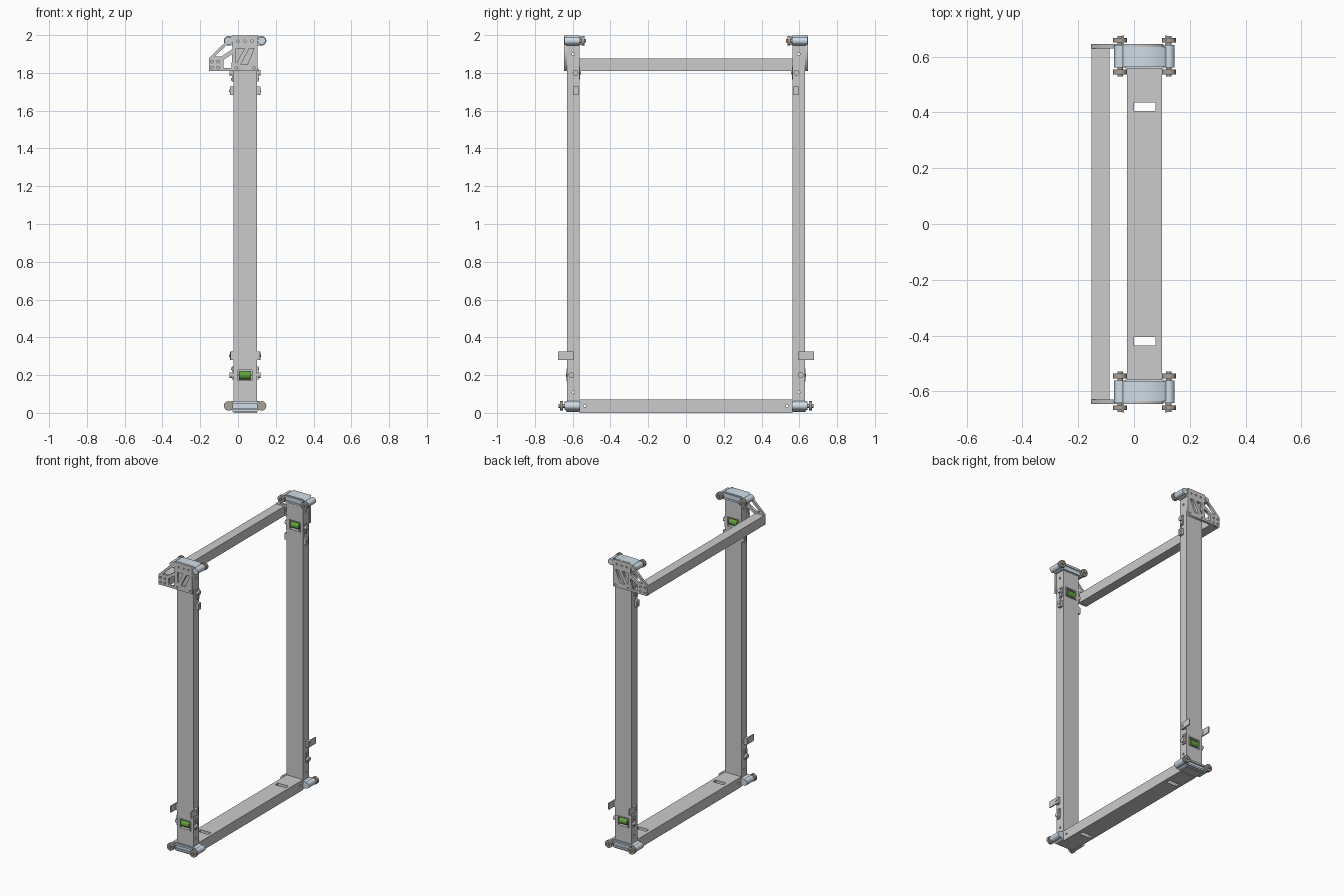
import bpy, bmesh, math
from mathutils import Matrix, Vector

if "Cube" in bpy.data.objects:
    bpy.data.objects.remove(bpy.data.objects["Cube"])

def material(name, col):
    m = bpy.data.materials.new(name)
    m.diffuse_color = (*col, 1)
    m.use_nodes = True
    m.node_tree.nodes["Principled BSDF"].inputs["Base Color"].default_value = m.diffuse_color
    return m

BLUE = material("pale_blue", (0.62, 0.72, 0.80))
GREEN = material("green", (0.13, 0.36, 0.05))
BROWN = material("warm_grey", (0.40, 0.36, 0.31))
MID = 0.0375                      # centre of the posts in x

def finish(name, mesh, mat=None, mirror=True, cutters=()):
    ob = bpy.data.objects.new(name, mesh)
    bpy.context.scene.collection.objects.link(ob)
    if mat:
        mesh.materials.append(mat)
    for c in cutters:
        b = ob.modifiers.new("cut", 'BOOLEAN')
        b.operation, b.object, b.solver = 'DIFFERENCE', c, 'EXACT'
    if mirror:                    # everything is built on +y and mirrored to -y
        m = ob.modifiers.new("mirror", 'MIRROR')
        m.use_axis = (False, True, False)
        m.use_mirror_merge = False
    return ob

def box(name, x, y, z, **kw):
    bm = bmesh.new()
    lo, hi = Vector((x[0], y[0], z[0])), Vector((x[1], y[1], z[1]))
    bmesh.ops.create_cube(bm, size=1, matrix=Matrix.Translation((lo + hi) / 2) @ Matrix.Diagonal((*(hi - lo), 1)))
    me = bpy.data.meshes.new(name)
    bm.to_mesh(me)
    bm.free()
    return finish(name, me, **kw)

def cyl(name, c, r, length, axis, sides=24, **kw):
    bm = bmesh.new()
    rot = {'X': Matrix.Rotation(math.pi / 2, 4, 'Y'), 'Y': Matrix.Rotation(math.pi / 2, 4, 'X')}[axis]
    bmesh.ops.create_cone(bm, cap_ends=True, segments=sides, radius1=r, radius2=r, depth=length,
                          matrix=Matrix.Translation(c) @ rot)
    for f in bm.faces:
        f.smooth = len(f.verts) == 4
    for e in bm.edges:
        e.smooth = all(f.smooth for f in e.link_faces)
    me = bpy.data.meshes.new(name)
    bm.to_mesh(me)
    bm.free()
    return finish(name, me, **kw)

def circle(cx, cz, r, n=12):
    return [(cx + r * math.cos(i * math.tau / n), cz + r * math.sin(i * math.tau / n)) for i in range(n)]

def plate(name, loops, y0, y1, **kw):
    """x-z outline with holes, extruded from y0 to y1"""
    cu = bpy.data.curves.new(name, 'CURVE')
    cu.dimensions, cu.fill_mode, cu.extrude = '2D', 'BOTH', (y1 - y0) / 2
    for pts in loops:
        s = cu.splines.new('POLY')
        s.points.add(len(pts) - 1)
        for p, (x, z) in zip(s.points, pts):
            p.co = (x, z, 0, 1)
        s.use_cyclic_u = True
    tmp = bpy.data.objects.new("tmp", cu)
    bpy.context.scene.collection.objects.link(tmp)
    me = bpy.data.meshes.new_from_object(tmp.evaluated_get(bpy.context.evaluated_depsgraph_get()))
    bpy.data.objects.remove(tmp)
    me.transform(Matrix.Translation((0, (y0 + y1) / 2, 0)) @ Matrix.Rotation(math.pi / 2, 4, 'X'))
    return finish(name, me, **kw)

def cutter(ob):
    ob.hide_render = True
    ob.hide_viewport = True
    ob.display_type = 'WIRE'
    return ob

# Posts with roller windows and cross holes
cuts = [cutter(box("low_window_cutter", (0.0, 0.075), (0.585, 0.7), (0.172, 0.228), mirror=False)),
        cutter(box("high_window_cutter", (0.0, 0.075), (0.5, 0.608), (1.772, 1.828), mirror=False))]
for z in (0.11, 1.90):
    cuts.append(cutter(cyl("post_hole_cutter", (MID, 0.597, z), 0.007, 0.4, 'X', 12, mirror=False)))
box("post", (-0.025, 0.10), (0.565, 0.629), (0.004, 1.985), cutters=cuts)

# Bottom beam with slots, and plain top beam
slots = [cutter(box("slot_cutter", (0.0, 0.078), (s * 0.42 - 0.015, s * 0.42 + 0.015), (-0.1, 0.2), mirror=False))
         for s in (-1, 1)]
slots += [cutter(cyl("beam_hole_cutter", (MID, s * 0.535, 0.037), 0.007, 0.4, 'X', 12, mirror=False)) for s in (-1, 1)]
box("bottom_beam", (-0.025, 0.10), (-0.565, 0.565), (0.0, 0.07), mirror=False, cutters=slots)
box("top_beam", (-0.153, -0.088), (-0.632, 0.632), (1.81, 1.876), mirror=False)

# Truss brackets carrying the top beam
outline = [(-0.154, 1.81), (0.104, 1.81), (0.104, 1.998), (-0.03, 1.998), (-0.154, 1.878)]
openings = [[(-0.122, 1.888), (-0.085, 1.888), (-0.03, 1.925), (-0.03, 1.976)],
            [(-0.078, 1.825), (-0.035, 1.825), (-0.03, 1.90), (-0.078, 1.868)],
            [(-0.01, 1.85), (0.035, 1.93), (-0.01, 1.93)],
            [(0.015, 1.845), (0.05, 1.845), (0.085, 1.93), (0.06, 1.93)]]
holes = [circle(x, z, 0.007) for x in (-0.138, -0.105) for z in (1.828, 1.86)]
holes += [circle(x, 1.968, 0.006) for x in (0.0, MID, 0.075)] + [circle(x, 1.826, 0.006) for x in (-0.01, 0.085)]
plate("truss_bracket", [outline] + openings + holes, 0.630, 0.646)

# Corner blocks with guide wheels: wheels face inward on top, outward below
for label, z, d in (("top", 1.97, -1), ("bottom", 0.037, 1)):
    up = -d
    prof = [(-0.068, -0.012), (-0.03, 0.029), (0.105, 0.029), (0.143, -0.012), (0.11, -0.026), (-0.035, -0.026)]
    plate(label + "_corner_block", [[(x, z + up * h) for x, h in prof]], 0.563, 0.634, mat=BLUE)
    for x in (-0.05, 0.125):
        cyl(label + "_wheel_sleeve", (x, 0.602, z), 0.021, 0.08, 'Y', mat=BLUE)
        y = 0.602 + d * 0.057
        cyl(label + "_axle", (x, 0.602 + d * 0.035, z), 0.010, 0.075, 'Y', 16, mat=BROWN)
        cyl(label + "_wheel", (x, y, z), 0.025, 0.017, 'Y', mat=BROWN)
        cyl(label + "_wheel_bolt", (x, 0.602 + d * 0.067, z), 0.008, 0.008, 'Y', 6)
    # ribs on the face of the block
    for h in (-0.016, 0.016):
        y = sorted((0.6 + d * 0.03, 0.6 + d * 0.043))
        box(label + "_block_rib", (-0.03, 0.105), y, (z + h - 0.006, z + h + 0.006), mat=BLUE)

# Green rollers in their frames
for label, y, yf, z in (("low", 0.614, 0.629, 0.2), ("high", 0.579, 0.563, 1.8)):
    cyl(label + "_roller", (MID, y, z), 0.022, 0.062, 'X', mat=GREEN)
    cyl(label + "_roller_axle", (MID, y, z), 0.006, 0.155, 'X', 12)
    frame = [(-0.006, z - 0.034), (0.081, z - 0.034), (0.081, z + 0.034), (-0.006, z + 0.034)]
    window = [(0.0, z - 0.028), (0.075, z - 0.028), (0.075, z + 0.028), (0.0, z + 0.028)]
    plate(label + "_roller_frame", [frame, window], yf - 0.003, yf + 0.003)

# Side clips, bolts and flags on both x faces of the posts
for s in (-1, 1):
    def out(a, b):
        return sorted((MID + s * a, MID + s * b))
    for label, y, z, e in (("low", 0.607, 0.2, 1), ("high", 0.585, 1.8, -1)):
        box(label + "_side_plate", out(0.0615, 0.070), (y - 0.014, y + 0.014),
            sorted((z - e * 0.024, z + e * 0.046)))
        cyl(label + "_side_bolt", (MID + s * 0.072, y, z), 0.015, 0.02, 'X', 16)
        cyl(label + "_side_screw", (MID + s * 0.071, y, z + e * 0.033), 0.007, 0.006, 'X', 6)
    box("high_clip", out(0.0615, 0.081), (0.570, 0.598), (1.684, 1.728))
    cyl("high_clip_bolt", (MID + s * 0.082, 0.584, 1.706), 0.008, 0.006, 'X', 6)
    box("low_clip", out(0.0615, 0.079), (0.596, 0.624), (0.281, 0.325))
    box("flag_plate", out(0.074, 0.081), (0.600, 0.677), (0.281, 0.325))
    cyl("low_clip_bolt", (MID + s * 0.082, 0.612, 0.303), 0.008, 0.006, 'X', 6)
